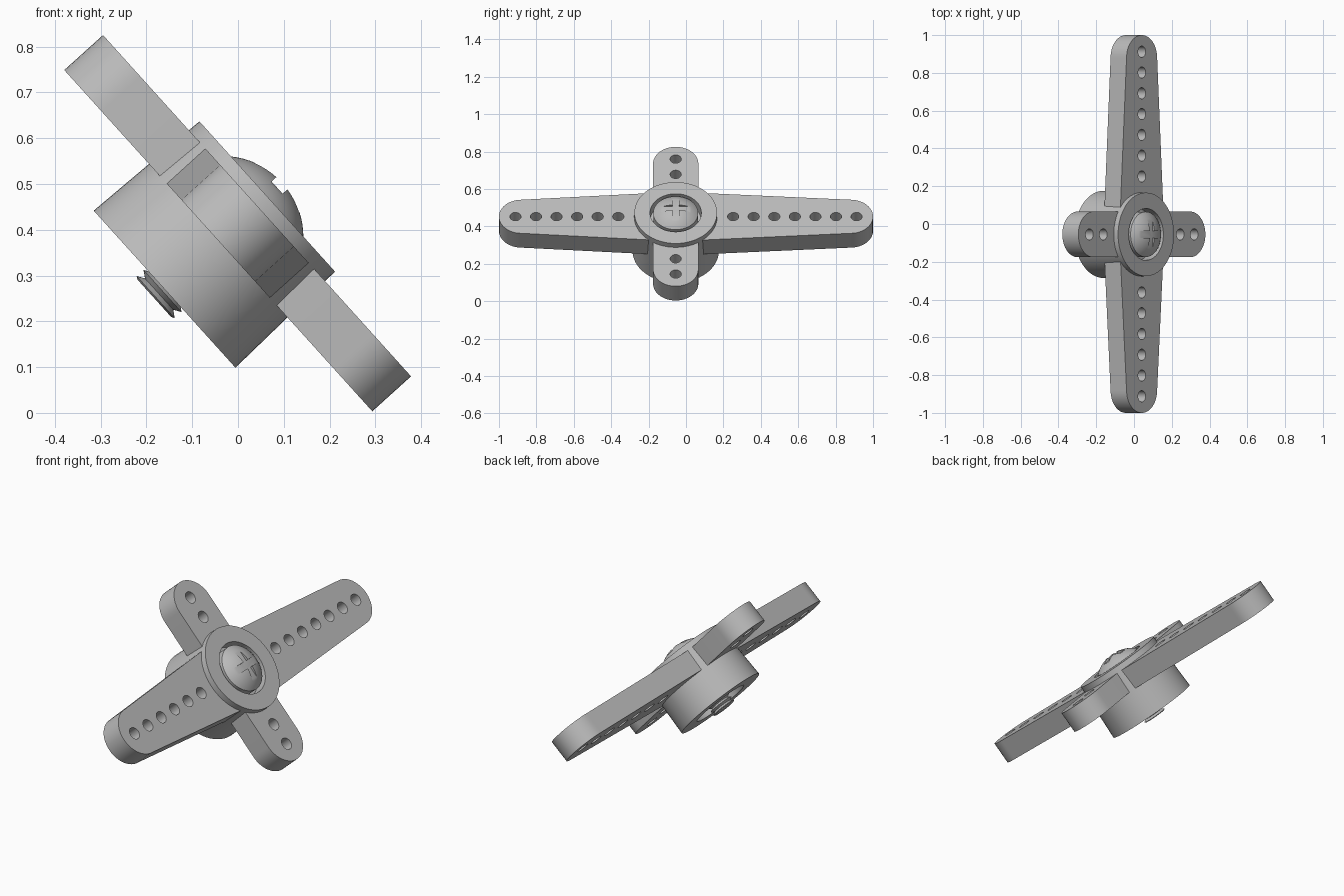
import bpy, bmesh
from math import sin, cos, pi, sqrt
from mathutils import Matrix, Vector

cube = bpy.data.objects.get("Cube")
if cube:
    bpy.data.objects.remove(cube, do_unlink=True)

# One grey plastic for everything
GREY = (0.50, 0.50, 0.50, 1)
mat = bpy.data.materials.new("grey plastic")
mat.use_nodes = True
mat.diffuse_color = GREY
mat.node_tree.nodes["Principled BSDF"].inputs["Base Color"].default_value = GREY

# Hub axis is local z, short arms run along x, long arms along y; then all is tilted
TILT = Matrix.Rotation(0.8365, 4, 'Y') @ Matrix.Translation((-0.308, -0.055, 0))
ARM_BOTTOM, ARM_TOP = 0.22, 0.334


def make(name, bm):
    bmesh.ops.recalc_face_normals(bm, faces=bm.faces)
    mesh = bpy.data.meshes.new(name)
    bm.to_mesh(mesh)
    bm.free()
    mesh.materials.append(mat)
    obj = bpy.data.objects.new(name, mesh)
    bpy.context.collection.objects.link(obj)
    return obj


def lathe(name, profile, steps=64):
    """Spin an (r, z) profile around the hub axis."""
    bm = bmesh.new()
    verts = [bm.verts.new((r, 0, z)) for r, z in profile]
    edges = [bm.edges.new(pair) for pair in zip(verts, verts[1:])]
    bmesh.ops.spin(bm, geom=verts + edges, cent=(0, 0, 0), axis=(0, 0, 1),
                   angle=2 * pi, steps=steps, use_duplicate=False)
    bmesh.ops.remove_doubles(bm, verts=bm.verts, dist=1e-5)
    return make(name, bm)


def arm(name, root, tip, length, turn):
    """Tapered bar from the hub centre to a round tip, turned about the axis."""
    centre = length - tip
    outline = [(-root, 0), (root, 0)]
    outline += [(tip * cos(pi * i / 24), centre + tip * sin(pi * i / 24)) for i in range(25)]
    bm = bmesh.new()
    face = bm.faces.new([bm.verts.new((x, y, ARM_BOTTOM)) for x, y in outline])
    side = bmesh.ops.extrude_face_region(bm, geom=[face])
    bmesh.ops.translate(bm, vec=(0, 0, ARM_TOP - ARM_BOTTOM),
                        verts=[v for v in side["geom"] if isinstance(v, bmesh.types.BMVert)])
    bm.transform(Matrix.Rotation(turn, 4, 'Z'))
    return make(name, bm)


def cylinder_into(bm, x, y, radius, segments):
    bmesh.ops.create_cone(bm, cap_ends=True, segments=segments, radius1=radius,
                          radius2=radius, depth=1, matrix=Matrix.Translation((x, y, 0.3)))


def cut(obj, cutter_bm):
    """Subtract the cutter shapes and keep the result as a plain mesh."""
    cutter = make("cutter", cutter_bm)
    cutter.hide_render = True
    mod = obj.modifiers.new("cut", 'BOOLEAN')
    mod.operation, mod.solver, mod.object = 'DIFFERENCE', 'EXACT', cutter
    graph = bpy.context.evaluated_depsgraph_get()
    mesh = bpy.data.meshes.new_from_object(obj.evaluated_get(graph))
    obj.modifiers.clear()
    obj.data = mesh
    bpy.data.objects.remove(cutter, do_unlink=True)


parts = []

# Four arms: name, root half width, tip radius, length, turn, first hole, hole count
arms = [
    ("long_arm_back", 0.178, 0.121, 1.055, 0, 0.307, 7),
    ("long_arm_front", 0.178, 0.121, 0.945, pi, 0.307, 6),
    ("short_arm_upper", 0.121, 0.121, 0.502, pi / 2, 0.304, 2),
    ("short_arm_lower", 0.121, 0.121, 0.502, -pi / 2, 0.304, 2),
]
for name, root, tip, length, turn, first, count in arms:
    bar = arm(name, root, tip, length, turn)
    bm = bmesh.new()
    cylinder_into(bm, 0, 0, 0.18, 64)
    for i in range(count):
        spot = Matrix.Rotation(turn, 3, 'Z') @ Vector((0, first + 0.11 * i, 0))
        cylinder_into(bm, spot.x, spot.y, 0.03, 24)
    cut(bar, bm)
    parts.append(bar)

# Slightly tapered hub with a recess at each end
parts.append(lathe("hub", [
    (0, 0.20), (0.14, 0.20), (0.14, 0.062), (0.231, 0.062),
    (0.221, 0.364), (0.137, 0.364), (0.137, 0.30), (0, 0.30)]))

# Domed screw head with a cross slot
PEAK, BALL, RIM = 0.409, 0.177, 0.12
dome = [(0, 0.28), (RIM, 0.28)]
for i in range(11):
    r = RIM * (1 - i / 10)
    dome.append((r, PEAK - BALL + sqrt(BALL ** 2 - r ** 2)))
head = lathe("screw_head", dome)
bm = bmesh.new()
# Cross outline built as one prism so the cutter is a clean solid
a, b = 0.018, 0.2
quarter = [(b, -a), (b, a), (a, a)]
cross = [Matrix.Rotation(k * pi / 2, 3, 'Z') @ Vector((x, y, 0.393))
         for k in range(4) for x, y in quarter]
face = bm.faces.new([bm.verts.new(p) for p in cross])
top = bmesh.ops.extrude_face_region(bm, geom=[face])
bmesh.ops.translate(bm, vec=(0, 0, 0.1),
                    verts=[v for v in top["geom"] if isinstance(v, bmesh.types.BMVert)])
cut(head, bm)
parts.append(head)

# Threaded screw shaft
thread = [(0, 0.032), (0.055, 0.032)]
for i in range(9):
    z = 0.036 + 0.02 * i
    thread += [(0.062, z), (0.046, z + 0.01)]
thread.append((0, 0.22))
parts.append(lathe("screw_shaft", thread, 40))

# Tilt the assembly and smooth the round walls
bpy.ops.object.select_all(action='DESELECT')
for obj in parts:
    obj.data.transform(TILT)
    obj.select_set(True)
bpy.context.view_layer.objects.active = parts[0]
bpy.ops.object.shade_smooth_by_angle(angle=0.6)
